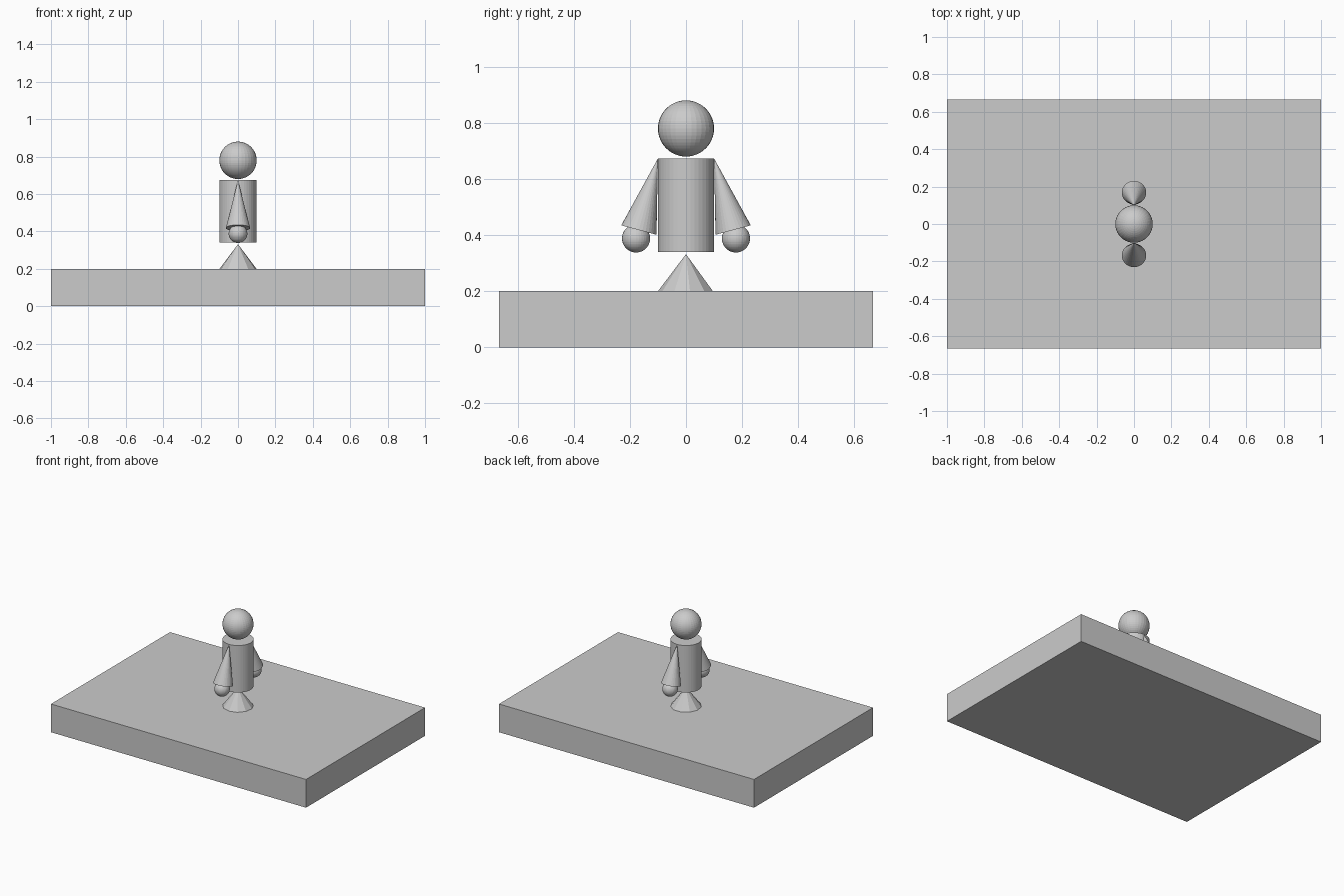
import bpy, math
from mathutils import Vector

if "Cube" in bpy.data.objects:
    bpy.data.objects.remove(bpy.data.objects["Cube"])

grey = bpy.data.materials.new("plain grey")
grey.diffuse_color = (0.6, 0.6, 0.6, 1)
grey.use_nodes = True
grey.node_tree.nodes["Principled BSDF"].inputs["Base Color"].default_value = grey.diffuse_color


def finish(name):
    ob = bpy.context.object
    ob.name = name
    ob.data.name = name
    ob.data.materials.append(grey)
    return ob


def ball(name, radius, loc):
    bpy.ops.mesh.primitive_uv_sphere_add(segments=32, ring_count=24, radius=radius, location=loc)
    return finish(name)


def cone(name, sides, radius, base, apex, spin=0.0):
    """Cone from the base centre to the apex."""
    base, apex = Vector(base), Vector(apex)
    axis = apex - base
    bpy.ops.mesh.primitive_cone_add(vertices=sides, radius1=radius, radius2=0, depth=axis.length,
                                    location=(base + apex) / 2)
    ob = finish(name)
    # lean in the y-z plane, or spin around z when upright
    ob.rotation_euler = (math.atan2(-axis.y, axis.z), 0, spin)
    return ob


# Slab
bpy.ops.mesh.primitive_cube_add(size=1, location=(0, 0, 0.1))
slab = finish("base_slab")
slab.scale = (2, 1.333, 0.2)

# Faceted cone foot
cone("foot_cone", 11, 0.1, (0, 0, 0.2), (0, 0, 0.332), math.pi)

# Torso and head
bpy.ops.mesh.primitive_cylinder_add(vertices=40, radius=0.1, depth=0.333, location=(0, 0, 0.507))
finish("torso")
ball("head", 0.1, (0, 0, 0.78))

# Arms and hands on both sides
for side, label in ((-1, "front"), (1, "back")):
    cone(label + "_arm", 32, 0.065, (0, side * 0.168, 0.418), (0, side * 0.1, 0.673))
    ball(label + "_hand", 0.05, (0, side * 0.178, 0.388))
